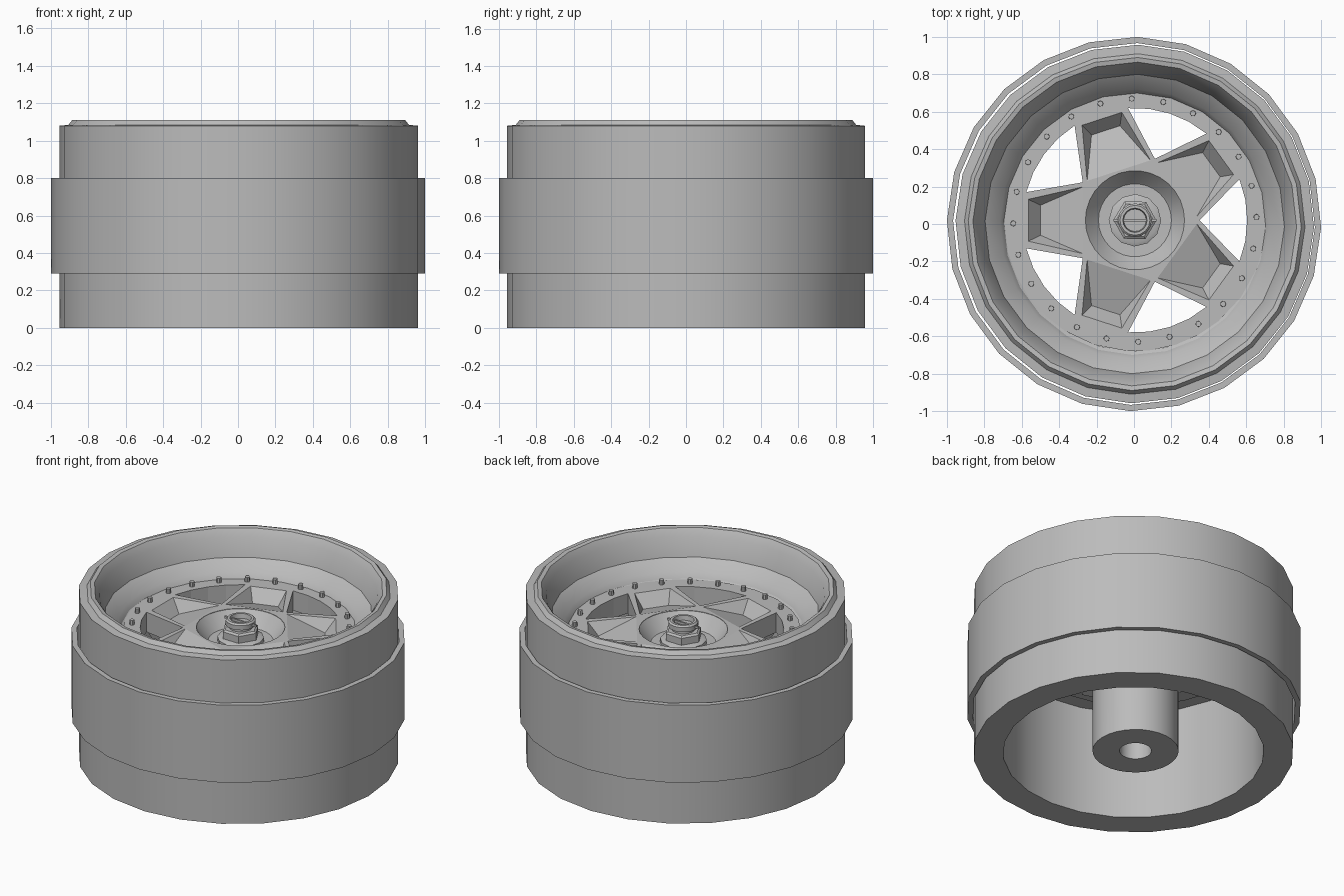
import bpy, bmesh, math
from math import cos, sin, radians, pi

if "Cube" in bpy.data.objects:
    bpy.data.objects.remove(bpy.data.objects["Cube"])

metal = bpy.data.materials.new("metal_grey")
metal.diffuse_color = (0.5, 0.5, 0.5, 1)
metal.use_nodes = True
metal.node_tree.nodes["Principled BSDF"].inputs["Base Color"].default_value = metal.diffuse_color
PHASE = radians(-1.1)
FACE = 0.845              # height of the spoke face
CX, CY = 0.005, 0.02      # centre of the spoke assembly


def finish(name, bm, loc=(0, 0, 0), smooth=30):
    bmesh.ops.remove_doubles(bm, verts=bm.verts, dist=1e-5)
    bmesh.ops.recalc_face_normals(bm, faces=bm.faces)
    me = bpy.data.meshes.new(name)
    bm.to_mesh(me)
    bm.free()
    me.materials.append(metal)
    ob = bpy.data.objects.new(name, me)
    bpy.context.collection.objects.link(ob)
    ob.location = loc
    if smooth:
        bpy.ops.object.select_all(action='DESELECT')
        ob.select_set(True)
        bpy.context.view_layer.objects.active = ob
        bpy.ops.object.shade_smooth_by_angle(angle=radians(smooth))
    return ob


def lathe(name, profile, n=24, loc=(0, 0, 0), closed=True, phase=PHASE, smooth=30):
    """Revolve (radius, z) points around z."""
    bm = bmesh.new()
    rings = []
    for r, z in profile:
        if r == 0:
            rings.append([bm.verts.new((0, 0, z))] * n)
        else:
            rings.append([bm.verts.new((r * cos(phase + 2 * pi * i / n),
                                        r * sin(phase + 2 * pi * i / n), z)) for i in range(n)])
    pairs = list(zip(rings, rings[1:])) + ([(rings[-1], rings[0])] if closed else [])
    for a, b in pairs:
        for i in range(n):
            j = (i + 1) % n
            vs = list(dict.fromkeys([a[i], a[j], b[j], b[i]]))
            if len(vs) > 2:
                bm.faces.new(vs)
    return finish(name, bm, loc, smooth)


# Barrel with stepped lip and hollow back
lathe("rim_barrel", [(0.958, 0), (0.958, 1.08), (0.91, 1.085), (0.89, 1.11), (0.865, 1.105),
                     (0.835, 1.06), (0.80, 0.94), (0.72, 0.88), (0.70, FACE), (0.68, FACE - 0.01),
                     (0.68, 0.72), (0.78, 0.72), (0.78, 0)], loc=(0.004, 0.0, 0))

# Loose outer band
lathe("outer_band", [(1.0, 0.29), (1.0, 0.80), (0.967, 0.80), (0.967, 0.29)])

# Five-spoke star face: flat sectors with tapered pockets, thickened below
bm = bmesh.new()


def face(points):
    bm.faces.new([bm.verts.new(p) for p in points])


def polar(r, deg, z=FACE):
    return (r * cos(radians(deg)), r * sin(radians(deg)), z)


for k in range(5):
    a = 72 * k
    mid = a + 36
    # bolt ring
    steps = [a + d for d in (-21.5, -10.75, 0, 10.75, 21.5, 36, 50.5)]
    for s, t in zip(steps, steps[1:]):
        face([polar(0.70, s), polar(0.70, t), polar(0.60, t), polar(0.60, s)])

    # spoke-local point: u along the spoke, v across it
    def local(u, v, z=FACE):
        c, s = cos(radians(mid)), sin(radians(mid))
        return (u * c - v * s, u * s + v * c, z)

    t0, t1 = polar(0.345, a), polar(0.345, a + 72)
    c0, cm, c1 = polar(0.60, a + 21.5), polar(0.60, mid), polar(0.60, a + 50.5)
    i0, i1 = local(0.279, -0.178), local(0.279, 0.178)
    o0, o1 = local(0.57, -0.112), local(0.57, 0.112)
    f0, f1 = local(0.505, -0.08, FACE - 0.08), local(0.505, 0.08, FACE - 0.08)
    # side ribs and outer bridge
    face([t0, c0, o0, i0])
    face([t1, i1, o1, c1])
    face([c0, cm, c1, o1, o0])
    # sloping pocket: floor, end wall, side walls
    face([i0, f0, f1, i1])
    face([f0, o0, o1, f1])
    face([i0, o0, f0])
    face([i1, f1, o1])
    # hub pentagon up to the round dish
    face([t0, i0, i1, t1] + [polar(0.265, a + d) for d in range(72, -1, -12)])
star = finish("spoke_star", bm, (CX, CY, 0), 0)
if star.data.polygons[0].normal.z < 0:
    star.data.flip_normals()
sol = star.modifiers.new("thickness", 'SOLIDIFY')
sol.thickness = 0.13
sol.offset = -1

# Dished hub and rear tube with axle bore
lathe("hub", [(0, 0.75), (0.195, 0.755), (0.205, 0.765), (0.267, FACE), (0.257, 0.70), (0.257, 0),
              (0.095, 0), (0.095, 0.68), (0, 0.68)], n=30, loc=(CX, CY, 0), closed=False, phase=0)

# Centre lock nut: washer, hex body, collar with recessed top
lathe("nut_washer", [(0, 0.75), (0.14, 0.75), (0.14, 0.78), (0.12, 0.79), (0, 0.79)],
      n=12, loc=(CX, CY, 0), closed=False)
lathe("nut_body", [(0.115, 0.78), (0.115, 0.835), (0.10, 0.845), (0, 0.845)],
      n=6, loc=(CX, CY, 0), closed=False, smooth=0)
lathe("nut_collar", [(0.07, 0.84), (0.07, 0.86), (0.09, 0.865), (0.09, 0.895), (0.08, 0.905),
                     (0.065, 0.905), (0.06, 0.875), (0, 0.875)],
      n=16, loc=(CX, CY, 0), closed=False)

# Locking pin through the collar
bm = bmesh.new()
bmesh.ops.create_cube(bm, size=1)
bmesh.ops.scale(bm, vec=(0.23, 0.012, 0.014), verts=bm.verts)
finish("lock_pin", bm, (CX, CY, 0.882), 0)

# Ring of small bolts
bm = bmesh.new()
for i in range(24):
    x, y, _ = polar(0.65, 15 * i + 1.5)
    geo = bmesh.ops.create_cone(bm, cap_ends=True, segments=8, radius1=0.016, radius2=0.015, depth=0.04)
    bmesh.ops.translate(bm, vec=(x, y, FACE + 0.01), verts=geo["verts"])
finish("rim_bolts", bm, (CX, CY, 0), 40)
